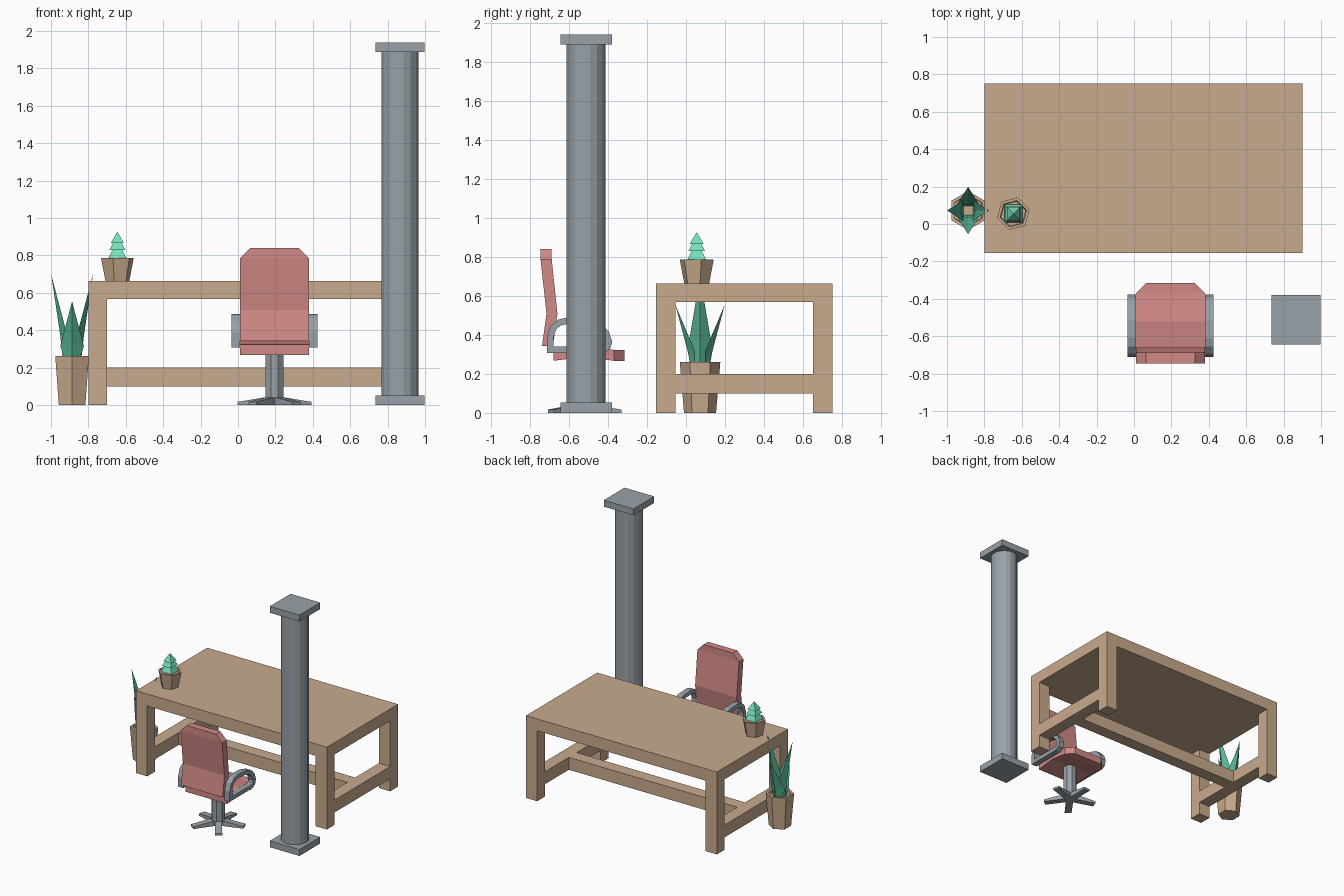
import bpy, bmesh, math
from mathutils import Vector, Matrix

if "Cube" in bpy.data.objects:
    bpy.data.objects.remove(bpy.data.objects["Cube"])


def material(name, rgb):
    m = bpy.data.materials.new(name)
    m.diffuse_color = (*rgb, 1)
    m.use_nodes = True
    m.node_tree.nodes["Principled BSDF"].inputs["Base Color"].default_value = m.diffuse_color
    return m


WOOD = material("tan_wood", (0.584, 0.407, 0.270))
GREY = material("blue_grey", (0.315, 0.362, 0.395))
PINK = material("dusty_pink", (0.640, 0.255, 0.240))
LEAF = material("leaf_green", (0.095, 0.456, 0.305))
MINT = material("mint_green", (0.181, 0.730, 0.503))


def finish(name, bm, mat):
    bmesh.ops.recalc_face_normals(bm, faces=bm.faces)
    me = bpy.data.meshes.new(name)
    bm.to_mesh(me)
    bm.free()
    me.materials.append(mat)
    ob = bpy.data.objects.new(name, me)
    bpy.context.collection.objects.link(ob)
    return ob


def loft(name, rings, mat, caps=True):
    """Bridge equal-length rings of points; cap both ends or close into a loop."""
    bm = bmesh.new()
    vs = [[bm.verts.new(p) for p in r] for r in rings]
    n = len(vs[0])
    pairs = list(zip(vs, vs[1:]))
    if caps:
        bm.faces.new(vs[0])
        bm.faces.new(vs[-1])
    else:
        pairs.append((vs[-1], vs[0]))
    for a, b in pairs:
        for i in range(n):
            j = (i + 1) % n
            bm.faces.new((a[i], a[j], b[j], b[i]))
    return finish(name, bm, mat)


def box(name, x0, x1, y0, y1, z0, z1, mat):
    return loft(name, [[(x0, y0, z), (x1, y0, z), (x1, y1, z), (x0, y1, z)]
                       for z in (z0, z1)], mat)


def lathe(name, cx, cy, profile, sides, turn, mat):
    """Stack regular polygons given as (radius, z)."""
    rings = [[(cx + r * math.cos(math.tau * i / sides + turn),
               cy + r * math.sin(math.tau * i / sides + turn), z)
              for i in range(sides)] for r, z in profile]
    return loft(name, rings, mat)


# Table: top, four legs and an H-shaped stretcher
X0, X1, Y0, Y1, T = -0.80, 0.90, -0.155, 0.75, 0.10
box("table_top", X0, X1, Y0, Y1, 0.567, 0.663, WOOD)
for x in (X0, X1 - T):
    for y in (Y0, Y1 - T):
        box("table_leg", x, x + T, y, y + T, 0, 0.567, WOOD)
    box("side_stretcher", x, x + T, Y0 + T, Y1 - T, 0.10, 0.20, WOOD)
box("long_stretcher", X0 + T, X1 - T, 0.2475, 0.3475, 0.10, 0.20, WOOD)

# Column with square base and cap
CX, CY, H = 0.866, -0.512, 0.132
lathe("column_shaft", CX, CY, [(0.102, 0.05), (0.102, 1.89)], 16, math.pi / 16, GREY)
for name, z in (("column_base", 0), ("column_cap", 1.887)):
    box(name, CX - H, CX + H, CY - H, CY + H, z, z + 0.052, GREY)

# Chair back and seat: bent slabs with chamfered ends
SX, SY = 0.195, -0.53
back = [(0.342, -0.738, -0.682, 0.185), (0.508, -0.715, -0.659, 0.185),
        (0.785, -0.745, -0.688, 0.185), (0.84, -0.745, -0.688, 0.13)]
loft("chair_back", [[(SX - w, a, z), (SX + w, a, z), (SX + w, b, z), (SX - w, b, z)]
                    for z, a, b, w in back], PINK)
seat = [(-0.68, 0.267, 0.323, 0.185), (-0.52, 0.287, 0.342, 0.185),
        (-0.37, 0.267, 0.323, 0.185), (-0.315, 0.267, 0.323, 0.13)]
loft("chair_seat", [[(SX - w, y, a), (SX + w, y, a), (SX + w, y, b), (SX - w, y, b)]
                    for y, a, b, w in seat], PINK)

# Armrests: closed D-shaped bands either side
arm = [(-0.712, 0.308), (-0.712, 0.39), (-0.693, 0.447), (-0.655, 0.478), (-0.61, 0.488),
       (-0.51, 0.483), (-0.44, 0.46), (-0.395, 0.415), (-0.378, 0.365),
       (-0.39, 0.325), (-0.42, 0.308)]


def inset(pts, d):
    out = []
    for i, p in enumerate(pts):
        p, a, b = Vector(p), Vector(pts[i - 1]), Vector(pts[(i + 1) % len(pts)])
        u, v = (p - a).normalized(), (b - p).normalized()
        n1, n2 = Vector((u.y, -u.x)), Vector((v.y, -v.x))
        n = (n1 + n2).normalized()
        out.append(p + n * d / max(0.5, n.dot(n1)))
    return out


inner = inset(arm, 0.032)
for x0, x1 in ((-0.035, 0.011), (0.379, 0.425)):
    loft("armrest", [[(x0, *p), (x1, *p), (x1, *q), (x0, *q)]
                     for p, q in zip(arm, inner)], GREY, caps=False)

# Chair post and five-spoke foot
lathe("chair_post", SX, SY, [(0.052, 0.02), (0.052, 0.28)], 8, math.pi / 8, GREY)
for i in range(5):
    spoke = loft("chair_spoke",
                 [[(x, -w, 0), (x, w, 0), (x, w, h), (x, -w, h)]
                  for x, w, h in ((0, 0.026, 0.048), (0.2, 0.026, 0.017))], GREY)
    spoke.data.transform(Matrix.Translation((SX, SY, 0))
                         @ Matrix.Rotation(math.pi / 2 + i * math.tau / 5, 4, 'Z'))

# Hexagonal pots with a recessed rim
PX, PY = -0.645, 0.055
lathe("small_pot", PX, PY, [(0.066, 0.663), (0.09, 0.785), (0.073, 0.785), (0.069, 0.765)],
      6, math.radians(15), WOOD)
FX, FY = -0.887, 0.072
lathe("floor_pot", FX, FY, [(0.082, 0), (0.104, 0.262), (0.085, 0.262), (0.083, 0.235)],
      6, math.pi / 2, WOOD)

# Small plant: three stacked square tiers
for r0, z0, r1, z1 in ((0.048, 0.785, 0.020, 0.84), (0.042, 0.83, 0.016, 0.88),
                       (0.035, 0.866, 0.001, 0.925)):
    k = math.sqrt(2)
    lathe("small_plant_tier", PX, PY, [(r0 * k, z0), (r1 * k, z1)], 4, math.pi / 4, MINT)

# Tall plant: four folded pointed leaves
for i in range(4):
    reach, top, wide, mid = (0.112, 0.70, 0.056, 0.37) if i % 2 == 0 else (0.127, 0.555, 0.063, 0.315)
    bm = bmesh.new()
    tip, left, right, keel, groove, bl, br, bk = [bm.verts.new(p) for p in (
        (reach, 0, top), (0.025, wide, mid), (0.025, -wide, mid),
        (0.063, 0, mid), (0.038, 0, mid), (0.025, 0.038, 0.235),
        (0.025, -0.038, 0.235), (0.048, 0, 0.235))]
    for f in ((tip, left, keel), (tip, keel, right), (tip, right, groove), (tip, groove, left),
              (left, bl, bk, keel), (keel, bk, br, right), (bl, br, bk),
              (left, groove, bl), (groove, right, br), (groove, br, bl)):
        bm.faces.new(f)
    bm.transform(Matrix.Translation((FX, FY, 0)) @ Matrix.Rotation(i * math.pi / 2, 4, 'Z'))
    finish("tall_leaf", bm, LEAF)
